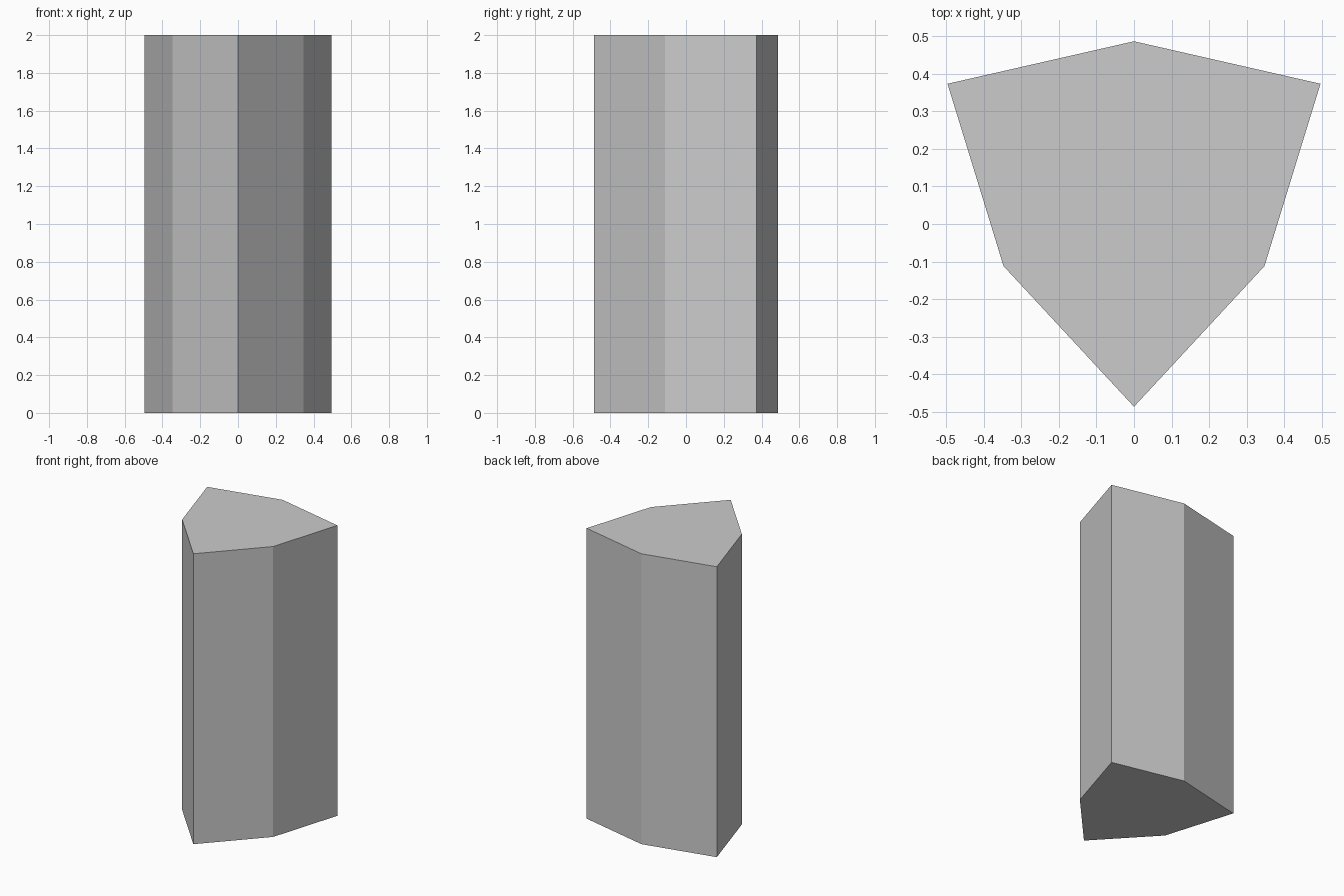
import bpy
import bmesh

if "Cube" in bpy.data.objects:
    bpy.data.objects.remove(bpy.data.objects["Cube"])

HEIGHT = 2.0

# Right half of the six-sided cross-section, mirrored across x = 0
front_tip, back_tip = (0, -0.486), (0, 0.486)
right_side = [(0.347, -0.112), (0.496, 0.373)]
left_side = [(-x, y) for x, y in reversed(right_side)]
profile = [front_tip, *right_side, back_tip, *left_side]

# Prism: base face extruded straight up
bm = bmesh.new()
base = bm.faces.new([bm.verts.new((x, y, 0)) for x, y in profile])
extruded = bmesh.ops.extrude_face_region(bm, geom=[base], use_keep_orig=True)
top_verts = [g for g in extruded["geom"] if isinstance(g, bmesh.types.BMVert)]
bmesh.ops.translate(bm, verts=top_verts, vec=(0, 0, HEIGHT))
bmesh.ops.recalc_face_normals(bm, faces=bm.faces)

mesh = bpy.data.meshes.new("faceted_column")
bm.to_mesh(mesh)
bm.free()
column = bpy.data.objects.new("faceted_column", mesh)
bpy.context.collection.objects.link(column)
